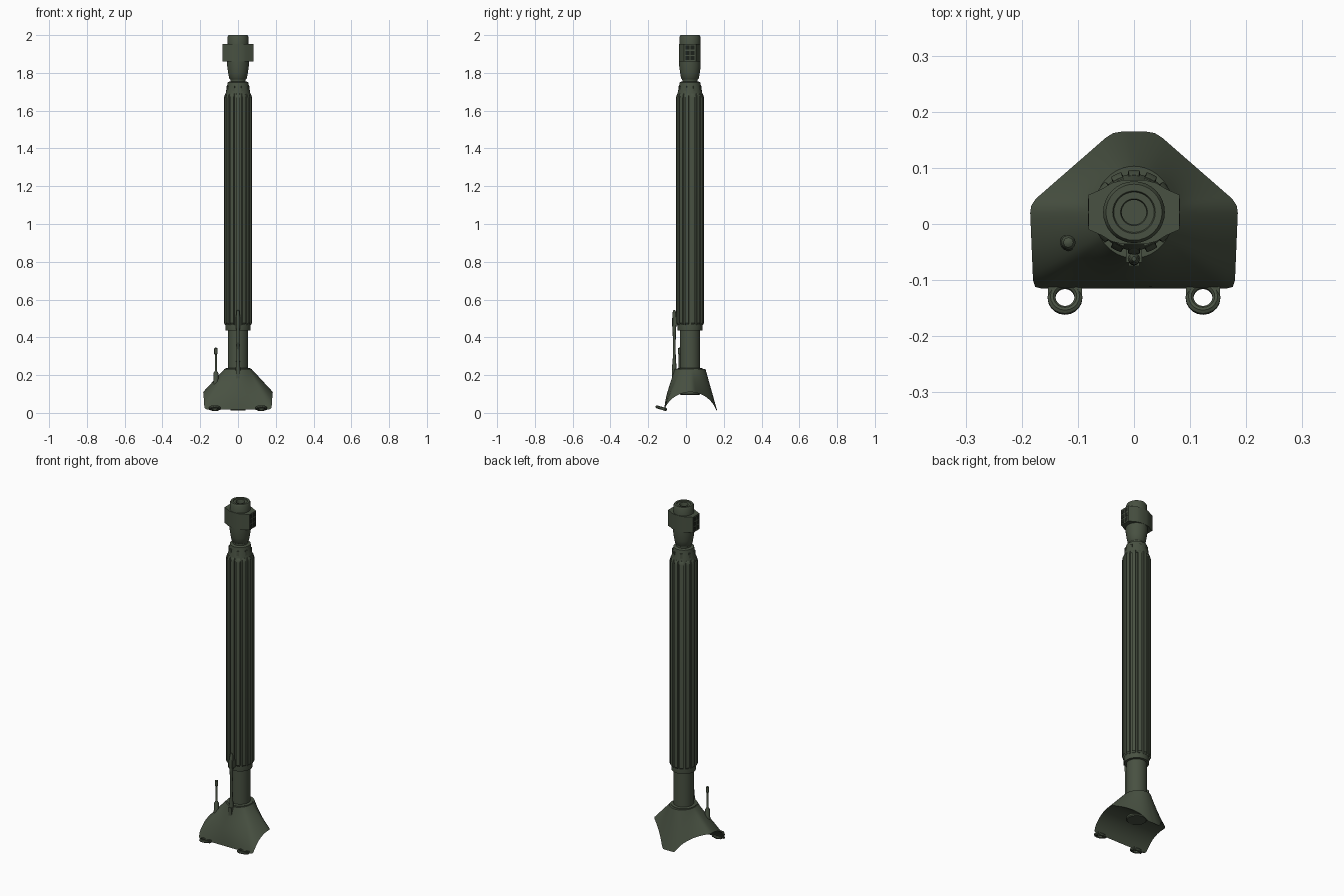
import bpy, bmesh, math
from math import pi, sin, cos, sqrt, radians
from mathutils import Vector, Matrix

if "Cube" in bpy.data.objects:
    bpy.data.objects.remove(bpy.data.objects["Cube"])

AXIS = 0.021   # y of the barrel axis


def material(name, rgb):
    m = bpy.data.materials.new(name)
    m.use_nodes = True
    m.diffuse_color = (*rgb, 1)
    m.node_tree.nodes["Principled BSDF"].inputs["Base Color"].default_value = (*rgb, 1)
    return m


GREEN = material("olive green", (0.065, 0.082, 0.054))
DARK = material("dark recess", (0.012, 0.015, 0.011))


def finish(name, bm, mat=GREEN, angle=32):
    bmesh.ops.recalc_face_normals(bm, faces=bm.faces)
    me = bpy.data.meshes.new(name)
    bm.to_mesh(me)
    bm.free()
    me.materials.append(mat)
    ob = bpy.data.objects.new(name, me)
    bpy.context.collection.objects.link(ob)
    bpy.ops.object.select_all(action="DESELECT")
    ob.select_set(True)
    bpy.context.view_layer.objects.active = ob
    bpy.ops.object.shade_smooth_by_angle(angle=radians(angle))
    return ob


def loft(name, rings, cap=True, close=False, angle=32, mat=GREEN):
    """Skin a list of equal-length point rings."""
    bm = bmesh.new()
    vs = [[bm.verts.new(p) for p in r] for r in rings]
    pairs = list(zip(vs, vs[1:])) + ([(vs[-1], vs[0])] if close else [])
    for a, b in pairs:
        for i in range(len(a)):
            j = (i + 1) % len(a)
            bm.faces.new((a[i], a[j], b[j], b[i]))
    if cap and not close:
        bm.faces.new(vs[0])
        bm.faces.new(vs[-1])
    return finish(name, bm, mat, angle)


def circle(r, z, x=0, y=AXIS, n=32):
    return [(x + r * cos(2 * pi * i / n), y + r * sin(2 * pi * i / n), z) for i in range(n)]


def lathe(name, profile, x=0, y=AXIS, n=32, mat=GREEN):
    return loft(name, [circle(r, z, x, y, n) for r, z in profile], mat=mat)


def box(name, size, loc, mat=GREEN, rot=0):
    bm = bmesh.new()
    bmesh.ops.create_cube(bm, size=1)
    bmesh.ops.scale(bm, vec=size, verts=bm.verts)
    bmesh.ops.rotate(bm, matrix=Matrix.Rotation(rot, 3, "Z"), verts=bm.verts)
    bmesh.ops.translate(bm, vec=loc, verts=bm.verts)
    return finish(name, bm, mat)


# Mantlet: a round top lofted to a five-sided skirt wrapped on a cylinder
def arch(y):
    return -0.038 + sqrt(max(0.148 ** 2 - (y - 0.022) ** 2, 0.0025))


half = [(0, -0.115), (0.165, -0.115), (0.176, -0.112), (0.18, -0.1), (0.185, 0.02),
        (0.183, 0.033), (0.175, 0.045), (0.05, 0.154), (0.037, 0.162), (0.02, 0.165), (0, 0.165)]
outline = half + [(-x, y) for x, y in half[-2:0:-1]]
edge = []
for (x0, y0), (x1, y1) in zip(outline, outline[1:] + outline[:1]):
    steps = max(1, round(math.dist((x0, y0), (x1, y1)) / 0.012))
    edge += [Vector((x0 + (x1 - x0) * k / steps, y0 + (y1 - y0) * k / steps, 0)) for k in range(steps)]
rings = []
for t in [k / 8 for k in range(9)]:
    ring = []
    for p in edge:
        d = Vector((p.x, p.y - AXIS, 0)).normalized()
        top = Vector((d.x * 0.072, AXIS + d.y * 0.082, 0.232))
        low = Vector((p.x, p.y, arch(p.y)))
        q = low.lerp(top, t)
        q.y -= 0.012 * max(0, -d.y) * sin(pi * t) * (1 - t)   # front cheek bulge
        ring.append(q)
    rings.append(ring)
mantlet = loft("mantlet", rings, cap=False, angle=40)
bm = bmesh.new()
bm.from_mesh(mantlet.data)
bm.verts.ensure_lookup_table()
n = len(edge)
bm.faces.new(bm.verts[-n:])
# Arched underside: strips across x, joining mirrored edge points
low = [bm.verts[i] for i in range(n)]
h = n // 2
for i in range(h):
    a, b, c, d = low[i], low[i + 1], low[(n - i - 1) % n], low[(n - i) % n]
    loop = list(dict.fromkeys((a, b, c, d)))
    if len(loop) > 2 and a.co.y > -0.113 or b.co.y > -0.113:
        bm.faces.new(loop)
front = [v for v in low if v.co.y < -0.1149]
bmesh.ops.holes_fill(bm, edges=[e for e in bm.edges if e.is_boundary], sides=0)
bmesh.ops.recalc_face_normals(bm, faces=bm.faces)
bm.to_mesh(mantlet.data)
bm.free()
mantlet.select_set(True)
bpy.ops.object.shade_smooth_by_angle(angle=radians(40))

# Lifting eyes at the front lip
for side, x in (("left", 0.123), ("right", -0.123)):
    sect = [(0.017, -0.004), (0.021, -0.008), (0.026, -0.008), (0.031, -0.004),
            (0.031, 0.004), (0.026, 0.008), (0.021, 0.008), (0.017, 0.004)]
    eye = loft(side + "_lifting_eye", [circle(r, z, 0, 0, 20) for r, z in sect], close=True)
    eye.location = (x, -0.131, 0.025)
    eye.rotation_euler.x = -0.3
    for s in (-1, 1):
        box(side + "_eye_lug", (0.012, 0.022, 0.014), (x + s * 0.024, -0.118, 0.022))

# Barrel tube, its rear boss and sleeve collar
lathe("barrel_tube", [(0.05, 0.095), (0.054, 0.1), (0.054, 0.46)])
lathe("tube_seat", [(0.068, 0.22), (0.068, 0.235), (0.058, 0.238)])
lathe("sleeve_collar", [(0.054, 0.435), (0.065, 0.437), (0.067, 0.46), (0.067, 0.475)])

# Fluted thermal sleeve: broad ribs with narrow grooves, tapering at both ends
RIBS = 14


def fluted(r, depth, z):
    ring = []
    for i in range(RIBS):
        for f, groove in ((-0.5, 1), (-0.36, 1), (-0.3, 0), (-0.1, 0), (0.1, 0), (0.3, 0), (0.36, 1)):
            a = 2 * pi * (i + f) / RIBS + pi / 2
            rr = r - depth * groove
            ring.append((rr * cos(a), AXIS + rr * sin(a), z))
    return ring


loft("thermal_sleeve", [fluted(*s) for s in (
    (0.068, 0.002, 0.465), (0.075, 0.008, 0.475), (0.075, 0.008, 1.668),
    (0.071, 0.005, 1.682), (0.066, 0.001, 1.69))])
lathe("sleeve_nose", [(0.068, 1.675), (0.064, 1.7), (0.057, 1.735), (0.055, 1.75), (0.046, 1.754)])
for k in range(8):
    a = 2 * pi * k / 8 + pi / 8
    box("nose_clip", (0.008, 0.012, 0.032),
        (0.059 * cos(a), AXIS + 0.059 * sin(a), 1.715), rot=a)

# Muzzle neck and brake
lathe("muzzle_neck", [(0.04, 1.75), (0.041, 1.765), (0.047, 1.772), (0.052, 1.8),
                      (0.057, 1.835), (0.057, 1.87)])
quarter = [(0.081, 0.031), (0.058, 0.041), (0.04, 0.052), (0.02, 0.057)]
plan = quarter + [(-x, y) for x, y in reversed(quarter)]
plan += [(-x, -y) for x, y in plan]
brake = loft("muzzle_brake", [[(x, AXIS + y, z) for x, y in plan] for z in (1.86, 1.952)])
lathe("muzzle_ring", [(0.055, 1.94), (0.055, 1.992), (0.05, 2.0), (0.038, 2.0), (0.036, 1.996),
                      (0.024, 1.996), (0.022, 1.99), (0.022, 1.96)])

# Side ports of the brake
for side in (-1, 1):
    for y in (-0.0135, 0.0135):
        for row in range(3):
            box("brake_port", (0.002, 0.022, 0.022),
                (side * 0.081, AXIS + y, 1.878 + row * 0.028), DARK)

# Front rod with its thick head, held by a clamp
lathe("front_rod", [(0.008, 0.17), (0.012, 0.19), (0.012, 0.24), (0.008, 0.29), (0.007, 0.36),
                    (0.009, 0.44), (0.011, 0.46), (0.011, 0.5), (0.008, 0.535), (0.004, 0.545)],
      y=-0.062, n=12)
box("rod_clamp", (0.028, 0.032, 0.045), (0, -0.053, 0.485))
box("rod_foot", (0.02, 0.03, 0.05), (0, -0.06, 0.205))

# Side aerial on the mantlet
lathe("side_aerial", [(0.015, 0.12), (0.015, 0.165), (0.013, 0.17), (0.013, 0.21), (0.006, 0.222),
                      (0.006, 0.31), (0.009, 0.313), (0.009, 0.342), (0.004, 0.345)],
      x=-0.117, y=-0.033, n=12)
